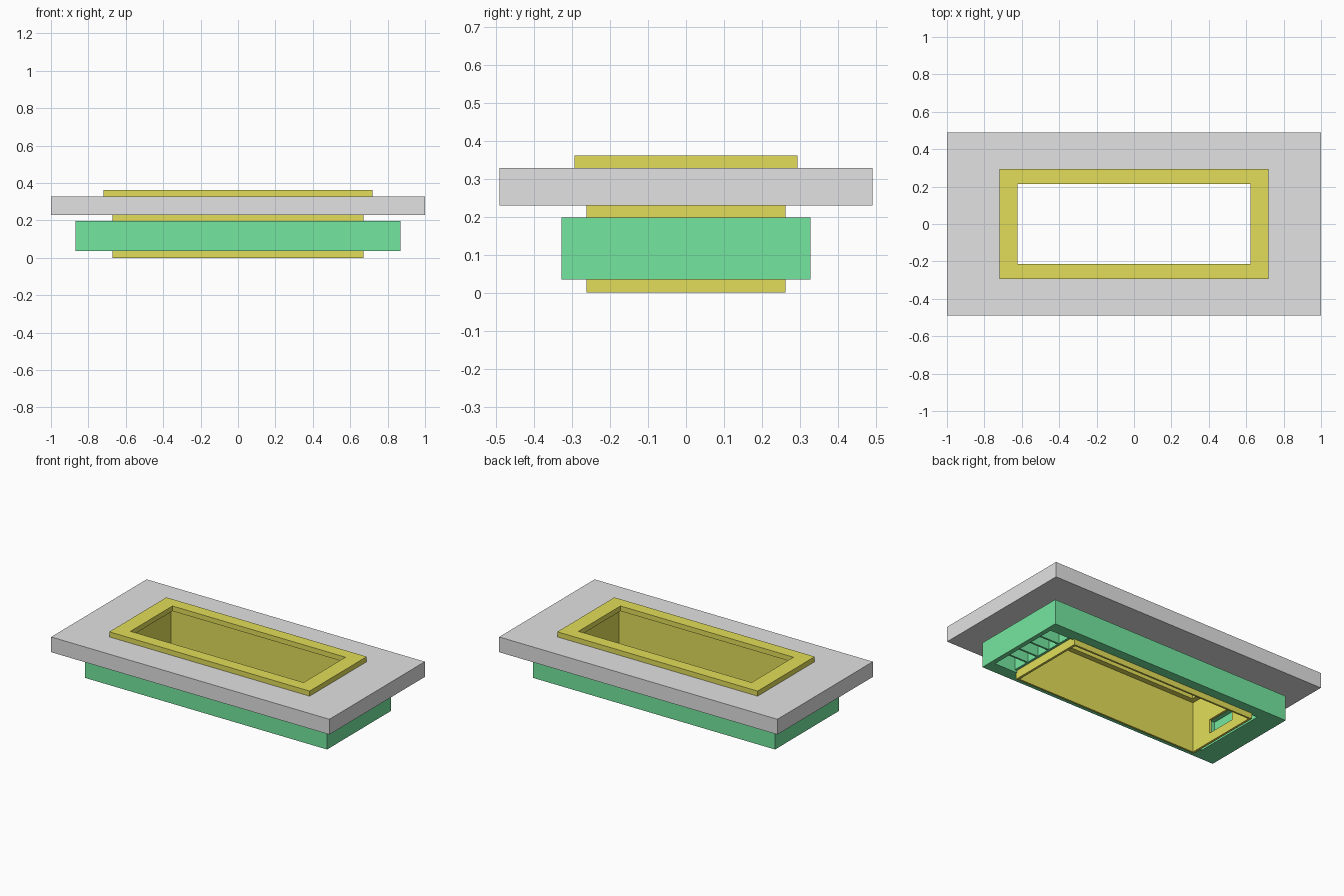
import bpy
import bmesh

if "Cube" in bpy.data.objects:
    bpy.data.objects.remove(bpy.data.objects["Cube"])


def material(name, color):
    m = bpy.data.materials.new(name)
    m.diffuse_color = (*color, 1.0)
    m.use_nodes = True
    m.node_tree.nodes["Principled BSDF"].inputs["Base Color"].default_value = m.diffuse_color
    return m


GREY = material("light grey", (0.76, 0.76, 0.76))
YELLOW = material("mustard yellow", (0.76, 0.73, 0.10))
GREEN = material("mint green", (0.175, 0.80, 0.35))


def finish(name, bm, mat):
    bmesh.ops.recalc_face_normals(bm, faces=bm.faces)
    mesh = bpy.data.meshes.new(name)
    bm.to_mesh(mesh)
    bm.free()
    obj = bpy.data.objects.new(name, mesh)
    bpy.context.collection.objects.link(obj)
    if mat:
        mesh.materials.append(mat)
    return obj


def frame(name, profile, mat):
    """Rectangular ring: profile is a closed list of (half x, half y, z)."""
    bm = bmesh.new()
    loops = [[bm.verts.new((sx * hx, sy * hy, z))
              for sx, sy in ((-1, -1), (1, -1), (1, 1), (-1, 1))]
             for hx, hy, z in profile]
    for i, a in enumerate(loops):
        b = loops[(i + 1) % len(loops)]
        for j in range(4):
            k = (j + 1) % 4
            bm.faces.new((a[j], a[k], b[k], b[j]))
    return finish(name, bm, mat)


def box(name, x, y, z, mat=None):
    """Box from (low, high) limits on each axis."""
    bm = bmesh.new()
    bmesh.ops.create_cube(bm, size=1)
    for v in bm.verts:
        v.co = [lim[0] if c < 0 else lim[1] for c, lim in zip(v.co, (x, y, z))]
    return finish(name, bm, mat)


def cut(target, cutter):
    cutter.hide_render = True
    cutter.hide_viewport = True
    mod = target.modifiers.new("cut", 'BOOLEAN')
    mod.operation = 'DIFFERENCE'
    mod.solver = 'EXACT'
    mod.object = cutter


# Mounting panel with its rectangular cut-out
frame("mounting_panel", [(1.0, 0.49, 0.229), (1.0, 0.49, 0.328),
                         (0.675, 0.265, 0.328), (0.675, 0.265, 0.229)], GREY)

# Thin-walled bezel with an overhanging lip and an inner ledge
bezel = frame("bezel", [(0.67, 0.262, 0.0), (0.67, 0.262, 0.328),
                        (0.72, 0.293, 0.328), (0.72, 0.293, 0.361),
                        (0.622, 0.215, 0.361), (0.622, 0.215, 0.328),
                        (0.655, 0.25, 0.328), (0.655, 0.25, 0.0)], YELLOW)
# Clip slots in the two end walls
for side in (-1, 1):
    lim = sorted((side * 0.63, side * 0.69))
    cut(bezel, box("slot_cutter", lim, (-0.1, 0.1), (0.06, 0.15)))

# Retaining collar below the panel
collar = frame("retaining_collar", [(0.87, 0.328, 0.035), (0.87, 0.328, 0.197),
                                    (0.673, 0.265, 0.197), (0.673, 0.265, 0.035)],
               GREEN)
# Open pockets at the ends of the collar, facing down, with gripping ribs
for side, depth, rows in ((-1, 0.72, (-0.2, -0.14, 0.14, 0.2)),
                          (1, 0.84, (-0.14, -0.05, 0.05, 0.14))):
    lim = sorted((side * 0.66, side * depth))
    cut(collar, box("pocket_cutter", lim, (-0.25, 0.25), (0.0, 0.17)))
    for y in rows:
        rib = sorted((side * 0.68, side * depth))
        box("pocket_rib", rib, (y - 0.006, y + 0.006), (0.05, 0.17), GREEN)
# Spring strip closing the wide pocket toward the bezel
box("spring_strip", (0.675, 0.69), (-0.25, 0.25), (0.05, 0.17), GREEN)
